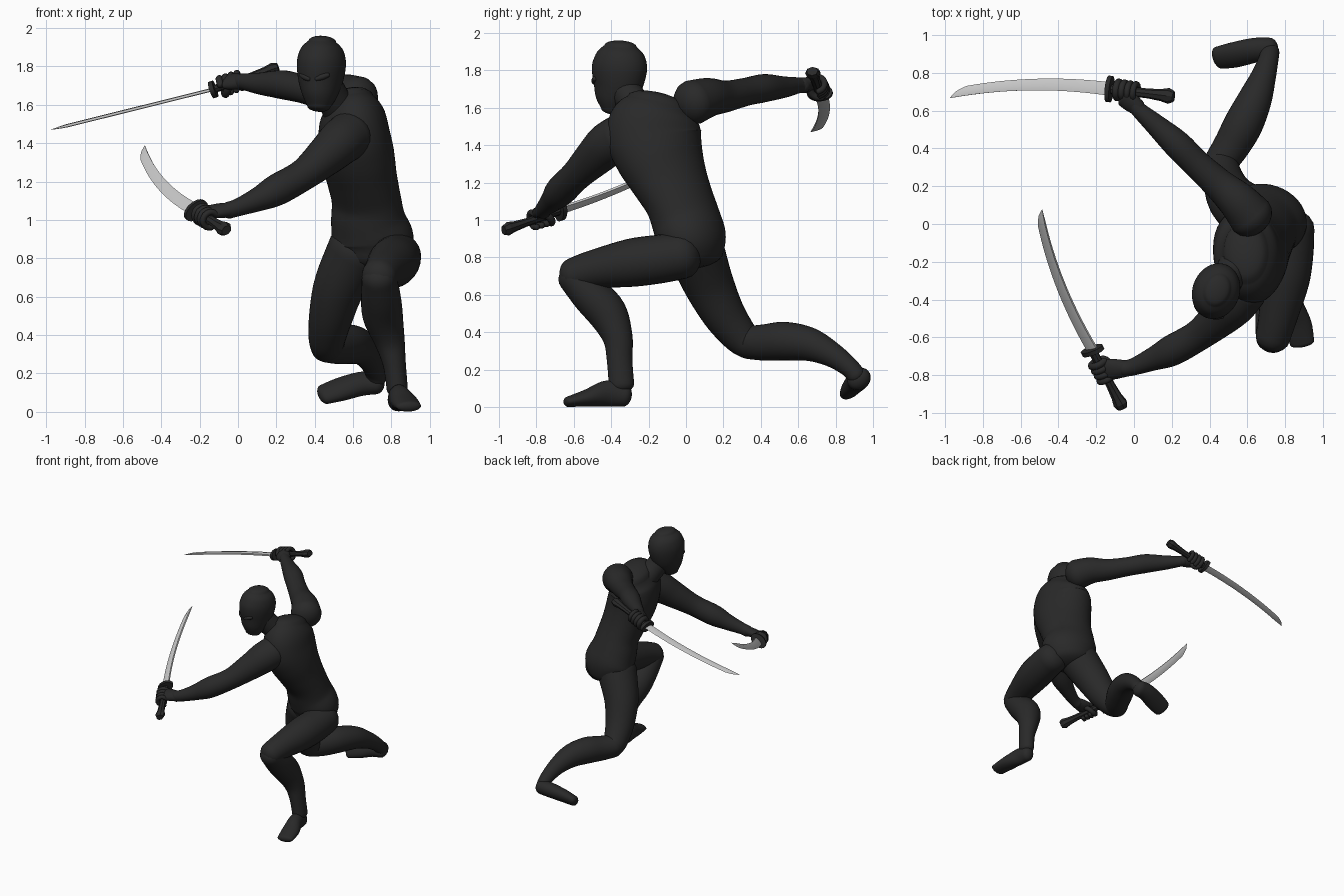
import bpy, bmesh, math
from mathutils import Vector

if "Cube" in bpy.data.objects:
    bpy.data.objects.remove(bpy.data.objects["Cube"])


def material(name, c):
    m = bpy.data.materials.new(name)
    m.diffuse_color = (c, c, c, 1)
    m.use_nodes = True
    m.node_tree.nodes["Principled BSDF"].inputs["Base Color"].default_value = m.diffuse_color
    return m


BLACK = material("black suit", 0.022)
STEEL = material("steel grey", 0.6)


def finish(name, bm, mat, angle=60):
    bmesh.ops.recalc_face_normals(bm, faces=bm.faces)
    me = bpy.data.meshes.new(name)
    bm.to_mesh(me)
    bm.free()
    me.materials.append(mat)
    ob = bpy.data.objects.new(name, me)
    bpy.context.collection.objects.link(ob)
    bpy.ops.object.select_all(action='DESELECT')
    ob.select_set(True)
    bpy.context.view_layer.objects.active = ob
    bpy.ops.object.shade_smooth_by_angle(angle=math.radians(angle))
    return ob


def spline(pts, sub):
    """Catmull-Rom through tuples of any length."""
    out = []
    for i in range(len(pts) - 1):
        p0, p1, p2, p3 = (pts[max(i - 1, 0)], pts[i], pts[i + 1], pts[min(i + 2, len(pts) - 1)])
        for k in range(sub):
            t = k / sub
            out.append([0.5 * (2 * b + (c - a) * t + (2 * a - 5 * b + 4 * c - d) * t * t
                               + (3 * b - a - 3 * c + d) * t ** 3)
                        for a, b, c, d in zip(p0, p1, p2, p3)])
    return out + [list(pts[-1])]


def tube(name, pts, hint=None, cap=0.8, n=28, sub=5, mat=BLACK, angle=60):
    """Loft ellipses (x, y, z, radius_u, radius_v, u heading in degrees), domed ends."""
    pts = [tuple(p) + ((p[3],) if len(p) == 4 else ()) for p in pts]
    pts = [p + (0,) if len(p) == 5 else p for p in pts]
    s = spline(pts, sub)
    c = [Vector(q[:3]) for q in s]
    rings = []
    for i, q in enumerate(s):
        t = (c[min(i + 1, len(c) - 1)] - c[max(i - 1, 0)]).normalized()
        rings.append((c[i], t, q[3], q[4], q[5]))

    def dome(ring, sign):
        p, t, a, b, h = ring
        ths = [math.radians(d) for d in (20, 40, 58, 74, 84)]
        return [(p + t * sign * cap * min(a, b) * math.sin(x), t,
                 a * math.cos(x), b * math.cos(x), h) for x in ths]

    if cap:
        rings = dome(rings[0], -1)[::-1] + rings + dome(rings[-1], 1)
    bm = bmesh.new()
    loops = []
    for p, t, a, b, h in rings:
        u = Vector(hint) if hint else Vector((math.cos(math.radians(h)), math.sin(math.radians(h)), 0))
        u = (u - t * u.dot(t)).normalized()
        v = t.cross(u)
        loops.append([bm.verts.new(p + u * a * math.cos(w) + v * b * math.sin(w))
                      for w in (2 * math.pi * k / n for k in range(n))])
    for l0, l1 in zip(loops, loops[1:]):
        for k in range(n):
            bm.faces.new((l0[k], l0[(k + 1) % n], l1[(k + 1) % n], l1[k]))
    bm.faces.new(loops[0])
    bm.faces.new(loops[-1])
    return finish(name, bm, mat, angle)


# Torso, twisting from the pelvis up to the shoulders
tube("torso", [(.70, .04, .82, .19, .16, -20), (.70, .03, .90, .22, .18, -20),
               (.68, 0, 1.0, .205, .175, -35), (.67, -.035, 1.1, .20, .165, -50),
               (.645, -.09, 1.22, .215, .175, -65), (.62, -.14, 1.34, .24, .19, -75),
               (.605, -.17, 1.45, .255, .185, -82), (.60, -.165, 1.55, .235, .165, -85),
               (.59, -.15, 1.62, .17, .12, -85)], cap=.5, n=40)

# Neck and head
tube("neck", [(.57, -.18, 1.52, .11), (.51, -.27, 1.61, .088), (.46, -.33, 1.70, .085)])
tube("head", [(.42, -.395, 1.59, .06, .06, -20), (.425, -.385, 1.65, .09, .105, -20),
              (.43, -.365, 1.73, .115, .137, -20), (.435, -.355, 1.82, .125, .15, -20),
              (.438, -.352, 1.89, .108, .128, -20), (.44, -.35, 1.93, .07, .088, -20)],
     cap=.42, n=40)

# Arms: shoulder, elbow, forearm, wrist
tube("right_arm", [(.62, .04, 1.63, .12), (.55, .12, 1.655, .105), (.45, .21, 1.66, .085),
                   (.33, .32, 1.685, .075), (.23, .42, 1.705, .075), (.12, .52, 1.71, .058),
                   (.03, .60, 1.72, .043), (.01, .63, 1.72, .042)])
tube("left_arm", [(.58, -.35, 1.44, .125), (.53, -.42, 1.40, .12), (.46, -.49, 1.335, .105),
                  (.34, -.59, 1.235, .083), (.20, -.67, 1.155, .082), (.10, -.715, 1.105, .062),
                  (0, -.755, 1.065, .046), (-.05, -.765, 1.05, .044)])

# Bent front leg
tube("front_thigh", [(.83, -.02, .81, .125), (.82, -.15, .79, .13), (.80, -.30, .77, .128),
                     (.76, -.50, .735, .102), (.735, -.60, .705, .092)])
tube("front_shin", [(.735, -.60, .70, .09), (.745, -.51, .60, .103), (.755, -.42, .50, .105),
                    (.79, -.365, .37, .08), (.815, -.355, .25, .06, .068),
                    (.83, -.345, .12, .055, .068)])
tube("front_foot", [(.83, -.33, .062, .05, .06), (.84, -.42, .072, .055, .07),
                    (.87, -.53, .048, .07, .046), (.89, -.63, .028, .065, .028)])

# Trailing back leg
tube("back_thigh", [(.62, .05, .84, .155), (.53, .12, .66, .135), (.485, .20, .50, .115),
                    (.465, .28, .39, .098), (.465, .33, .345, .088)])
tube("back_shin", [(.46, .33, .345, .088), (.52, .42, .345, .097), (.58, .53, .352, .103),
                   (.64, .66, .335, .09), (.685, .78, .28, .067), (.712, .87, .215, .053),
                   (.72, .91, .17, .05)])
tube("back_foot", [(.72, .925, .15, .065, .055), (.64, .92, .145, .07, .058),
                   (.53, .895, .115, .075, .05), (.45, .88, .09, .068, .04)],
     hint=(0, .78, .62))

# Eye panels on the mask
for side in (-1, 1):
    h = math.radians(-110 + side * 24)
    o = Vector((.43 + .118 * math.cos(h), -.365 + .126 * math.sin(h), 1.745))
    w = Vector((-math.sin(h), math.cos(h), .35 * side)) * .03
    tube("eye_panel_" + ("right" if side < 0 else "left"),
         [(*(o - w), .01), (*o, .016), (*(o + w), .012)], n=12)


def blade(name, base, tip, wide, bulge):
    """Curved single-edged blade with a swept tip."""
    base, tip, wide = Vector(base), Vector(tip), Vector(wide)
    d = (tip - base).normalized()
    wide = (wide - d * wide.dot(d)).normalized()
    thick = d.cross(wide)
    bm = bmesh.new()
    prev = None
    n = 28
    for i in range(n + 1):
        t = i / n
        w = .036 - .012 * t
        spine = base.lerp(tip, t) + wide * (bulge * 4 * t * (1 - t) - w)
        full = 2 * w * min(1, math.sqrt(max(1 - t, 0.0004) / .1))
        th = .009 * min(1, (1 - t) / .1 + .1)
        ring = [bm.verts.new(spine + wide * a * full + thick * b * th)
                for a, b in ((0, .7), (.45, 1), (1, 0), (.45, -1), (0, -.7))]
        if prev:
            for k in range(5):
                bm.faces.new((prev[k], prev[(k + 1) % 5], ring[(k + 1) % 5], ring[k]))
        else:
            bm.faces.new(ring)
        prev = ring
    bm.faces.new(prev)
    finish(name, bm, STEEL, 25)


def sword_and_hand(side, guard, tip, pommel, wide, bulge, grip, wrist):
    g, e, wr = Vector(guard), Vector(pommel), Vector(wrist)
    a = (e - g).normalized()
    blade(side + "_blade", guard, tip, wide, bulge)
    # Guard plate and flared angular handle
    tube(side + "_guard", [(*(g - a * .012), .07, .045), (*(g + a * .012), .07, .045)],
         hint=wide, cap=0, n=20, sub=1, angle=30)
    stations = [(*g.lerp(e, t), r, r * .8) for t, r in
                ((0, .026), (.6, .026), (.8, .032), (.92, .042), (1, .03))]
    tube(side + "_handle", stations, hint=wide, cap=0, n=8, sub=1, angle=20)
    # Fist: palm, four wrapped fingers, thumb
    c = g.lerp(e, grip)
    p = wr - c
    p = (p - a * p.dot(a)).normalized()
    q = a.cross(p)
    if q.z < 0:
        q = -q
    palm = c + p * .035 + q * .018
    tube(side + "_palm", [(*wr, .045, .038), (*wr.lerp(palm, .55), .055, .036), (*palm, .058, .03)],
         hint=a)
    names = ("index", "middle", "ring", "little")
    for k, nm in enumerate(names):
        o = c + a * (k - 1.5) * .032
        r = .019 - .001 * k
        arc = [(*(o + (p * math.cos(w) + q * math.sin(w)) * .043), r)
               for w in (math.radians(d) for d in (20, 70, 120, 170, 220, 265))]
        tube(side + "_" + nm + "_finger", arc, hint=a, n=12, sub=3)
    o = c - a * .035
    arc = [(*(o + (p * math.cos(w) - q * math.sin(w)) * .045 + a * sh), .02)
           for w, sh in ((.1, .03), (.6, .01), (1.2, -.005), (1.8, -.01))]
    tube(side + "_thumb", arc, hint=a, n=12, sub=3)


sword_and_hand("right", (-.13, .715, 1.68), (-.975, .69, 1.47), (.21, .675, 1.795),
               (0, 1, 0), .035, .27, (.02, .615, 1.72))
sword_and_hand("left", (-.22, -.67, 1.05), (-.505, .075, 1.375), (-.06, -.975, .945),
               (-.78, -.07, -.55), .045, .34, (-.045, -.765, 1.052))
